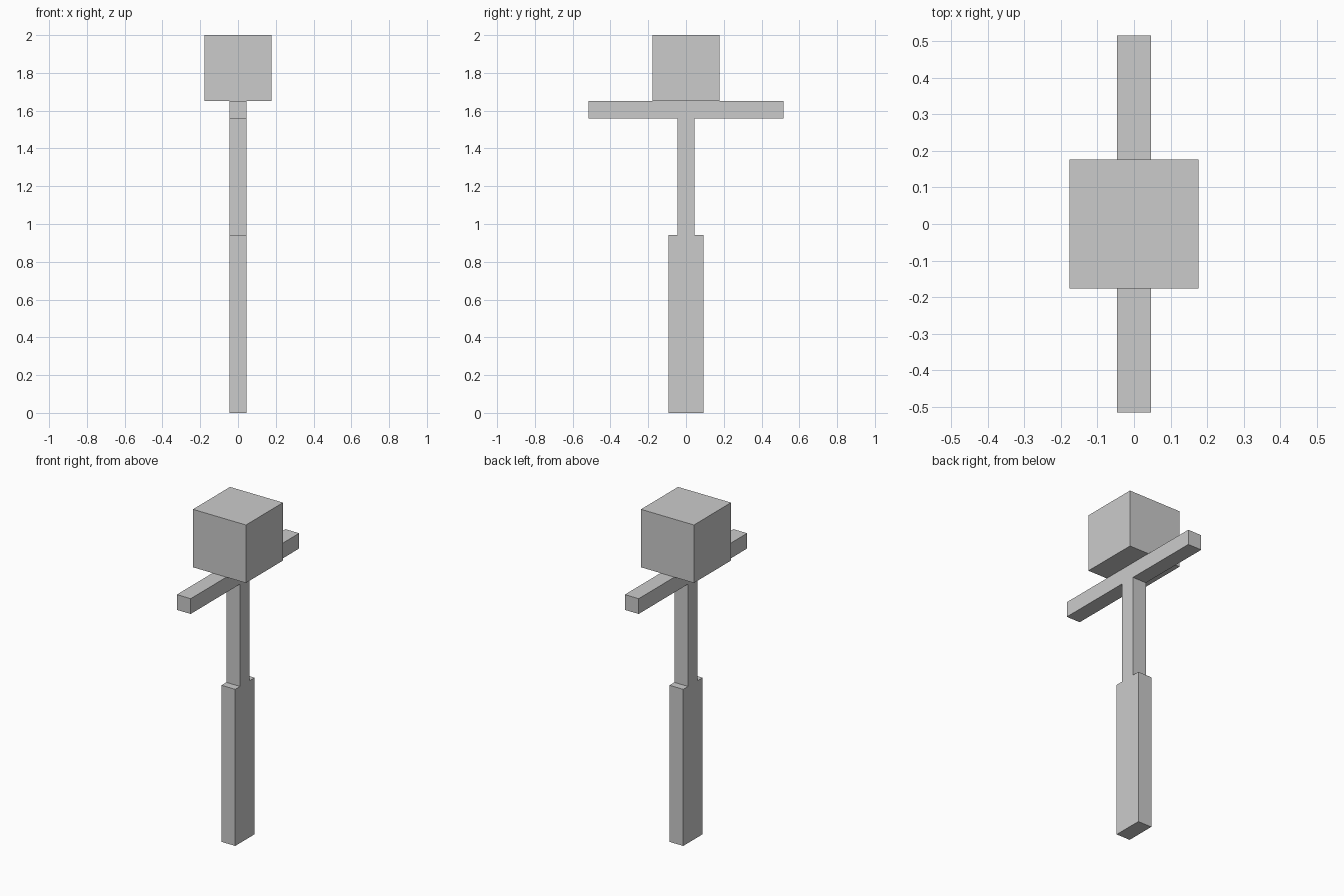
import bpy
import bmesh
from mathutils import Vector

if "Cube" in bpy.data.objects:
    bpy.data.objects.remove(bpy.data.objects["Cube"])

HALF = 0.046        # half thickness of the sticks
HIP, SHOULDER = 0.943, 1.651
HEAD = 0.1765       # half width of the head


def box(name, lo, hi):
    """Axis-aligned box between two corners, with its origin at the centre."""
    lo, hi = Vector(lo), Vector(hi)
    size = hi - lo
    mesh = bpy.data.meshes.new(name)
    bm = bmesh.new()
    bmesh.ops.create_cube(bm, size=1.0)
    bmesh.ops.scale(bm, vec=size, verts=bm.verts)
    bm.to_mesh(mesh)
    bm.free()
    obj = bpy.data.objects.new(name, mesh)
    obj.location = (lo + hi) / 2
    bpy.context.collection.objects.link(obj)
    return obj


# Head and torso
box("head", (-HEAD, -HEAD, SHOULDER), (HEAD, HEAD, 2.0))
box("torso", (-HALF, -HALF, HIP), (HALF, HALF, SHOULDER))

# Arms stretched out sideways, legs side by side
for side, s in (("left", -1), ("right", 1)):
    y0, y1 = sorted((s * HALF, s * 0.516))
    box(f"{side}_arm", (-HALF, y0, SHOULDER - 2 * HALF), (HALF, y1, SHOULDER))
    y0, y1 = sorted((0.0, s * 2 * HALF))
    box(f"{side}_leg", (-HALF, y0, 0.0), (HALF, y1, HIP))
